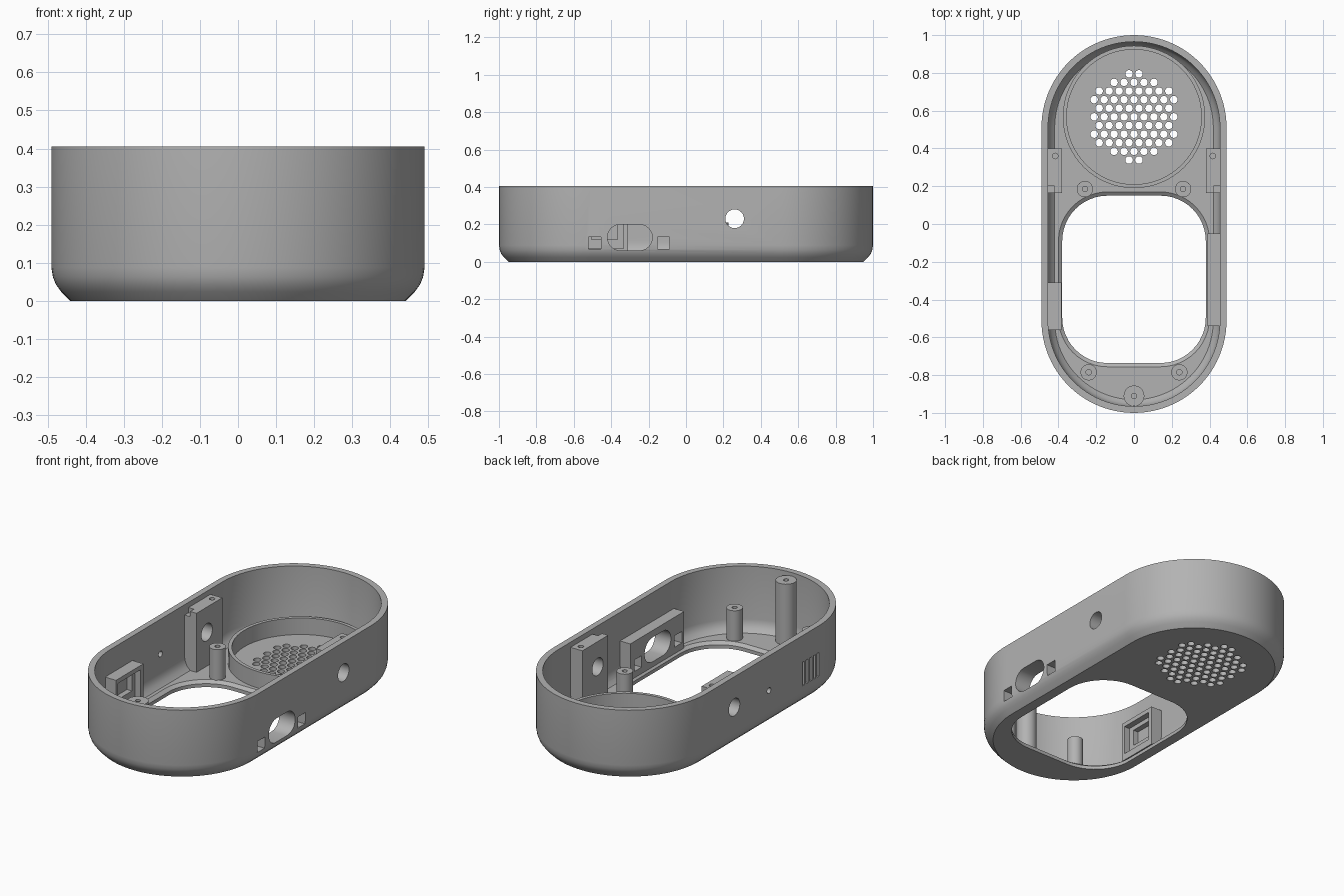
import bpy, bmesh, math
from mathutils import Matrix

cube = bpy.data.objects.get("Cube")
if cube:
    bpy.data.objects.remove(cube, do_unlink=True)

GREY = (0.45, 0.45, 0.45, 1)
mat = bpy.data.materials.new("matte_grey")
mat.use_nodes = True
mat.diffuse_color = GREY
mat.node_tree.nodes["Principled BSDF"].inputs["Base Color"].default_value = GREY

# Maps local (x, y, z) to world (z, x, y), for features along the x axis
SIDEWAYS = Matrix(((0, 0, 1, 0), (1, 0, 0, 0), (0, 1, 0, 0), (0, 0, 0, 1)))


def ring(bm, hx, hy, r, z, cx, cy, seg):
    """One rounded-rectangle loop of vertices."""
    verts = []
    for q, (sx, sy) in enumerate(((1, 1), (-1, 1), (-1, -1), (1, -1))):
        for i in range(seg + 1):
            a = math.pi / 2 * (q + i / seg)
            verts.append(bm.verts.new((cx + sx * (hx - r) + r * math.cos(a),
                                       cy + sy * (hy - r) + r * math.sin(a), z)))
    return verts


def add_loft(bm, hx, hy, r, profile, cx=0, cy=0, seg=6):
    """Solid through rounded rectangles; profile holds (offset, z) pairs."""
    loops = [ring(bm, hx + o, hy + o, r + o if r else 0, z, cx, cy, seg) for o, z in profile]
    n = len(loops[0])
    for a, b in zip(loops, loops[1:]):
        for i in range(n):
            j = (i + 1) % n
            bm.faces.new((a[i], a[j], b[j], b[i]))
    bm.faces.new(loops[0][::-1])
    bm.faces.new(loops[-1])


def finish(name, bm, sideways=False):
    bmesh.ops.remove_doubles(bm, verts=bm.verts, dist=1e-5)
    if sideways:
        bm.transform(SIDEWAYS)
    bmesh.ops.recalc_face_normals(bm, faces=bm.faces)
    me = bpy.data.meshes.new(name)
    bm.to_mesh(me)
    bm.free()
    me.materials.append(mat)
    ob = bpy.data.objects.new(name, me)
    bpy.context.collection.objects.link(ob)
    return ob


def loft(name, *args, sideways=False, **kw):
    bm = bmesh.new()
    add_loft(bm, *args, **kw)
    return finish(name, bm, sideways)


def box(name, x0, x1, y0, y1, z0, z1):
    return loft(name, (x1 - x0) / 2, (y1 - y0) / 2, 0, [(0, z0), (0, z1)],
                cx=(x0 + x1) / 2, cy=(y0 + y1) / 2, seg=1)


def cut(targets, cutter):
    """Subtract the cutter from every target, then discard it."""
    cutter.hide_render = True
    for ob in targets:
        mod = ob.modifiers.new("cut", 'BOOLEAN')
        mod.operation, mod.solver, mod.object = 'DIFFERENCE', 'EXACT', cutter
        bpy.context.view_layer.objects.active = ob
        bpy.ops.object.modifier_apply(modifier=mod.name)
    bpy.data.objects.remove(cutter, do_unlink=True)


parts = []

# Shell: stadium tray with a chamfered and rounded lower edge
FLOOR = 0.035
TOP = 0.405
shell = loft("shell", 0.49, 1.0, 0.49,
             [(-0.05, 0), (-0.026, 0.024), (-0.012, 0.043), (-0.004, 0.063), (0, 0.088),
              (0, TOP), (-0.035, TOP), (-0.035, 0.1), (-0.039, 0.078),
              (-0.05, 0.055), (-0.07, FLOOR)], seg=24)
parts.append(shell)

# Large window in the floor with a bevelled inner edge
cut([shell], loft("window_cutter", 0.38, 0.443, 0.24,
                  [(0, -0.05), (0, 0.02), (0.04, 0.05)], cy=-0.293, seg=12))

# Speaker grille: hexagonal pattern of round holes inside a circle
SPEAKER_Y = 0.567
PITCH = 0.0527
bm = bmesh.new()
for row in range(-5, 6):
    for col in range(-5, 6):
        x = (col + 0.5 * (row % 2)) * PITCH
        y = row * PITCH * math.sqrt(3) / 2
        if math.hypot(x, y) < 0.235:
            add_loft(bm, 0.02, 0.02, 0.02, [(0, -0.05), (0, 0.06)], x, SPEAKER_Y + y, 4)
cut([shell], finish("grille_cutter", bm))

# Speaker ring
speaker_ring = loft("speaker_ring", 0.377, 0.377, 0.377, [(0, 0.02), (0, 0.13)], cy=SPEAKER_Y, seg=16)
cut([speaker_ring], loft("ring_cutter", 0.357, 0.357, 0.357, [(0, 0), (0, 0.2)], cy=SPEAKER_Y, seg=16))
parts.append(speaker_ring)

# Screw posts with pilot holes
for name, x, y, r, top in (("back_post_left", 0.26, 0.185, 0.043, 0.21),
                           ("back_post_right", -0.26, 0.185, 0.043, 0.21),
                           ("front_post_left", 0.24, -0.785, 0.043, 0.21),
                           ("front_post_right", -0.24, -0.785, 0.043, 0.21),
                           ("tall_post", 0, -0.91, 0.055, 0.385)):
    post = loft(name, r, r, r, [(0, 0.02), (0, top)], cx=x, cy=y)
    cut([post], loft("pilot_cutter", 0.014, 0.014, 0.014, [(0, top - 0.1), (0, top + 0.1)], cx=x, cy=y, seg=4))
    parts.append(post)

# Side mounts around the round wall holes, each with a shallow step and a pilot hole
mounts = []
for side, s in (("left", 1), ("right", -1)):
    xs = sorted((s * 0.38, s * 0.46))
    mount = box("side_mount_" + side, *xs, 0.165, 0.4, 0.02, 0.375)
    step = sorted((s * 0.42, s * 0.5))
    cut([mount], box("step_cutter", *step, 0.1, 0.2, 0.345, 0.5))
    cut([mount], loft("pilot_cutter", 0.015, 0.015, 0.015, [(0, 0.28), (0, 0.5)], cx=s * 0.417, cy=0.36, seg=4))
    mounts.append(mount)
parts += mounts
cut([shell] + mounts, loft("round_hole_cutter", 0.05, 0.05, 0.05, [(0, -0.6), (0, 0.6)],
                           cx=0.26, cy=0.23, sideways=True))

# Switch block on the left wall, with a capsule slot and two square holes
switch_block = box("switch_block", 0.39, 0.46, -0.54, -0.05, 0.03, 0.24)
parts.append(switch_block)
bm = bmesh.new()
add_loft(bm, 0.12, 0.07, 0.07, [(0, 0.3), (0, 0.6)], -0.3, 0.13)
for y in (-0.487, -0.12):
    add_loft(bm, 0.033, 0.033, 0, [(0, 0.3), (0, 0.6)], y, 0.1, 1)
cut([shell, switch_block], finish("switch_cutter", bm, True))

# Socket holder on the right wall: recessed frame with an inner window
holder = box("socket_holder", -0.46, -0.385, -0.56, -0.31, 0.03, 0.265)
cut([holder], box("recess_cutter", -0.42, -0.3, -0.54, -0.335, 0.07, 0.24))
cut([holder], box("pocket_cutter", -0.452, -0.3, -0.505, -0.365, 0.12, 0.215))
parts.append(holder)

# Vent slots and a pin hole in the right wall
bm = bmesh.new()
for i in range(5):
    add_loft(bm, 0.009, 0.068, 0, [(0, -0.6), (0, -0.45)], -0.435 + (i - 2) * 0.033, 0.183, 1)
add_loft(bm, 0.017, 0.017, 0.017, [(0, -0.6), (0, -0.4)], -0.055, 0.205, 4)
cut([shell], finish("vent_cutter", bm, True))

# Smooth curved walls, keep crisp edges
for ob in parts:
    bpy.ops.object.select_all(action='DESELECT')
    ob.select_set(True)
    bpy.context.view_layer.objects.active = ob
    bpy.ops.object.shade_smooth_by_angle(angle=math.radians(30))
